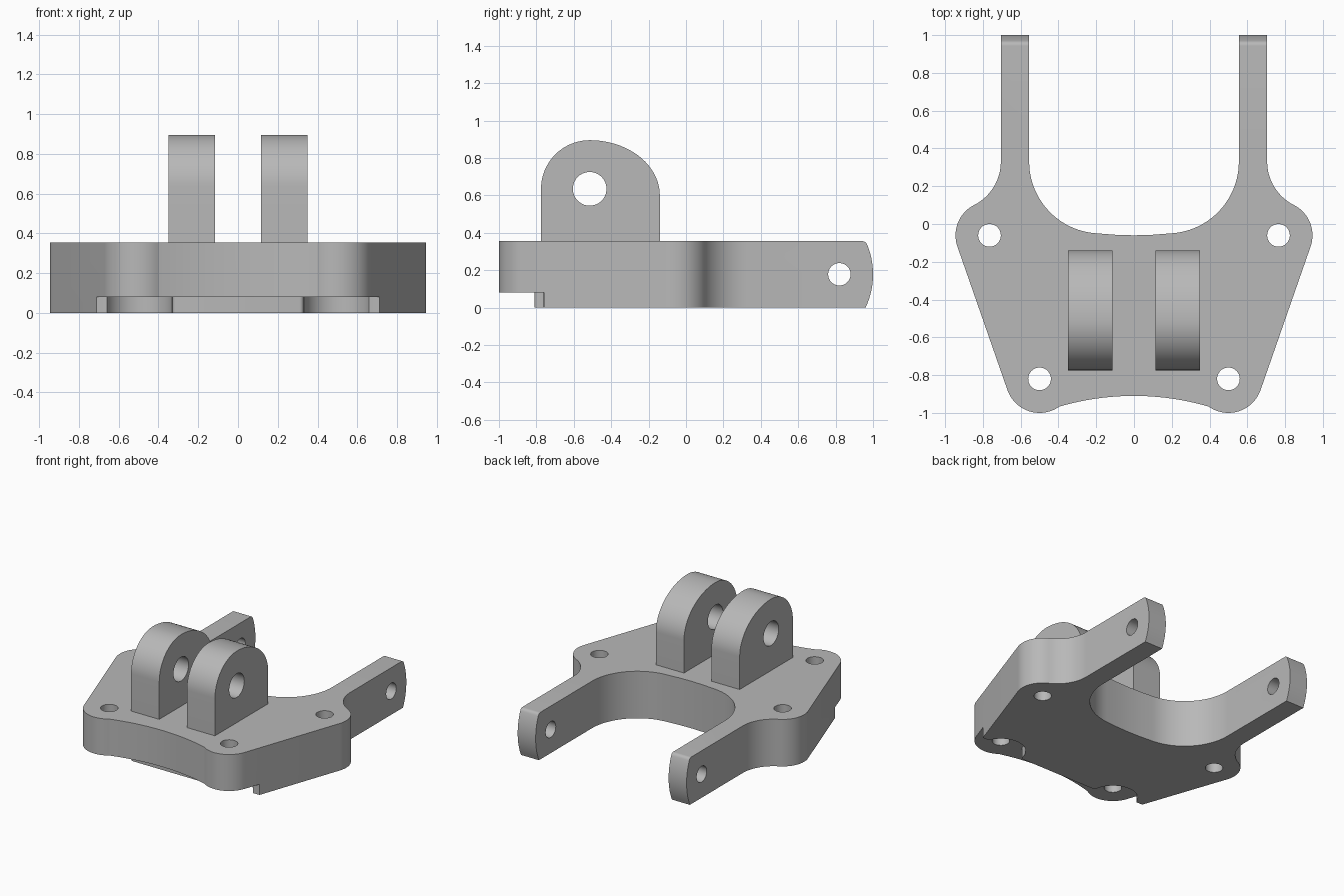
import bpy, bmesh
from math import sin, cos, radians
from mathutils import Vector

cube = bpy.data.objects.get("Cube")
if cube:
    bpy.data.objects.remove(cube, do_unlink=True)

grey = bpy.data.materials.new("plain grey")
grey.use_nodes = True
colour = (0.48, 0.48, 0.48, 1)
grey.diffuse_color = colour
grey.node_tree.nodes["Principled BSDF"].inputs["Base Color"].default_value = colour


def arc(cx, cy, rx, start, end, steps=16, ry=None):
    """Points along a circular or elliptical arc, in degrees."""
    ry = ry or rx
    angles = [radians(start + (end - start) * i / steps) for i in range(steps + 1)]
    return [(cx + rx * cos(a), cy + ry * sin(a)) for a in angles]


def mirrored(half):
    """Close a half outline (x >= 0, running from centre to centre) across x = 0."""
    return half + [(-x, y) for x, y in reversed(half) if x > 0.001]


def prism(name, outline, low, high, axis="z"):
    """Extrude an outline along z (outline is x, y) or along x (outline is y, z)."""
    bm = bmesh.new()
    place = (lambda a, b: (a, b, low)) if axis == "z" else (lambda a, b: (low, a, b))
    face = bm.faces.new([bm.verts.new(place(a, b)) for a, b in outline])
    new = bmesh.ops.extrude_face_region(bm, geom=[face])["geom"]
    depth = high - low
    move = Vector((0, 0, depth)) if axis == "z" else Vector((depth, 0, 0))
    bmesh.ops.translate(bm, vec=move, verts=[v for v in new if isinstance(v, bmesh.types.BMVert)])
    bmesh.ops.recalc_face_normals(bm, faces=bm.faces)
    mesh = bpy.data.meshes.new(name)
    bm.to_mesh(mesh)
    bm.free()
    mesh.materials.append(grey)
    obj = bpy.data.objects.new(name, mesh)
    bpy.context.collection.objects.link(obj)
    return obj


def hole(a, b, radius, low, high, axis="z"):
    return prism("hole_cutter", arc(a, b, radius, 0, 360, 40)[:-1], low, high, axis)


def carve(obj, cutters, operation="DIFFERENCE"):
    """Apply boolean cutters, then delete them."""
    for cutter in cutters:
        cutter.hide_render = True
        mod = obj.modifiers.new("cut", "BOOLEAN")
        mod.solver = "EXACT"
        mod.operation = operation
        mod.object = cutter
    bpy.context.view_layer.update()
    graph = bpy.context.evaluated_depsgraph_get()
    mesh = bpy.data.meshes.new_from_object(obj.evaluated_get(graph))
    obj.modifiers.clear()
    obj.data = mesh
    for cutter in cutters:
        bpy.data.objects.remove(cutter, do_unlink=True)


def smooth(obj):
    bpy.ops.object.select_all(action="DESELECT")
    obj.select_set(True)
    bpy.context.view_layer.objects.active = obj
    bpy.ops.object.shade_smooth_by_angle(angle=radians(30))


# Base plate with corner bosses and two rear arms
TOP = 0.355
half = arc(0, -2.32, 1.41, 90, 73.6, 10)          # hollow front edge
half += arc(0.5, -0.82, 0.18, -125, -19, 20)      # front boss
half += arc(0.765, -0.06, 0.18, -19, 63, 16)      # rear boss
half += arc(0.962, 0.33, 0.257, 243, 180, 16)[1:] # fillet into arm
half += [(0.705, 1.05), (0.555, 1.05)]
half += arc(0.175, 0.33, 0.38, 0, -86, 24)        # inner bay
half += [(0.1, -0.057), (0, -0.06)]
plate = prism("base_plate", mirrored(half), 0, TOP)

# Rounded arm ends
side = [(-1.1, -0.1), (0.94, -0.1)]
side += arc(0.58, 0.178, 0.42, -25, 22, 14)
side += arc(0.943, 0.328, 0.027, 22, 90, 6) + [(-1.1, TOP)]
carve(plate, [prism("arm_end_cutter", side, -1.1, 1.1, "x")], "INTERSECT")

# Undercut along the front, scalloped around the front holes
step = [(0, -1.1), (0.9, -1.1), (0.9, -0.76), (0.68, -0.76)]
step += arc(0.5, -0.82, 0.17, 20, 172, 20)
step += arc(0.31, -0.79, 0.02, 0, -90, 5) + [(0, -0.81)]
cutters = [prism("step_cutter", mirrored(step), -0.1, 0.08)]

# Bolt holes and arm pin holes
for s in (-1, 1):
    cutters += [hole(s * 0.765, -0.06, 0.06, -0.2, 0.6), hole(s * 0.5, -0.82, 0.06, -0.2, 0.6)]
cutters.append(hole(0.82, 0.178, 0.06, -1.1, 1.1, "x"))
carve(plate, cutters)
smooth(plate)

# Pair of upright lugs with pin holes
profile = [(-0.14, TOP - 0.005)]
profile += arc(-0.515, 0.6, 0.375, 0, 90, 24, ry=0.295)
profile += arc(-0.515, 0.635, 0.26, 90, 180, 20)[1:]
profile += [(-0.775, TOP - 0.005)]
for name, low in (("left_lug", 0.115), ("right_lug", -0.35)):
    lug = prism(name, profile, low, low + 0.235, "x")
    carve(lug, [hole(-0.515, 0.635, 0.09, -1, 1, "x")])
    smooth(lug)
